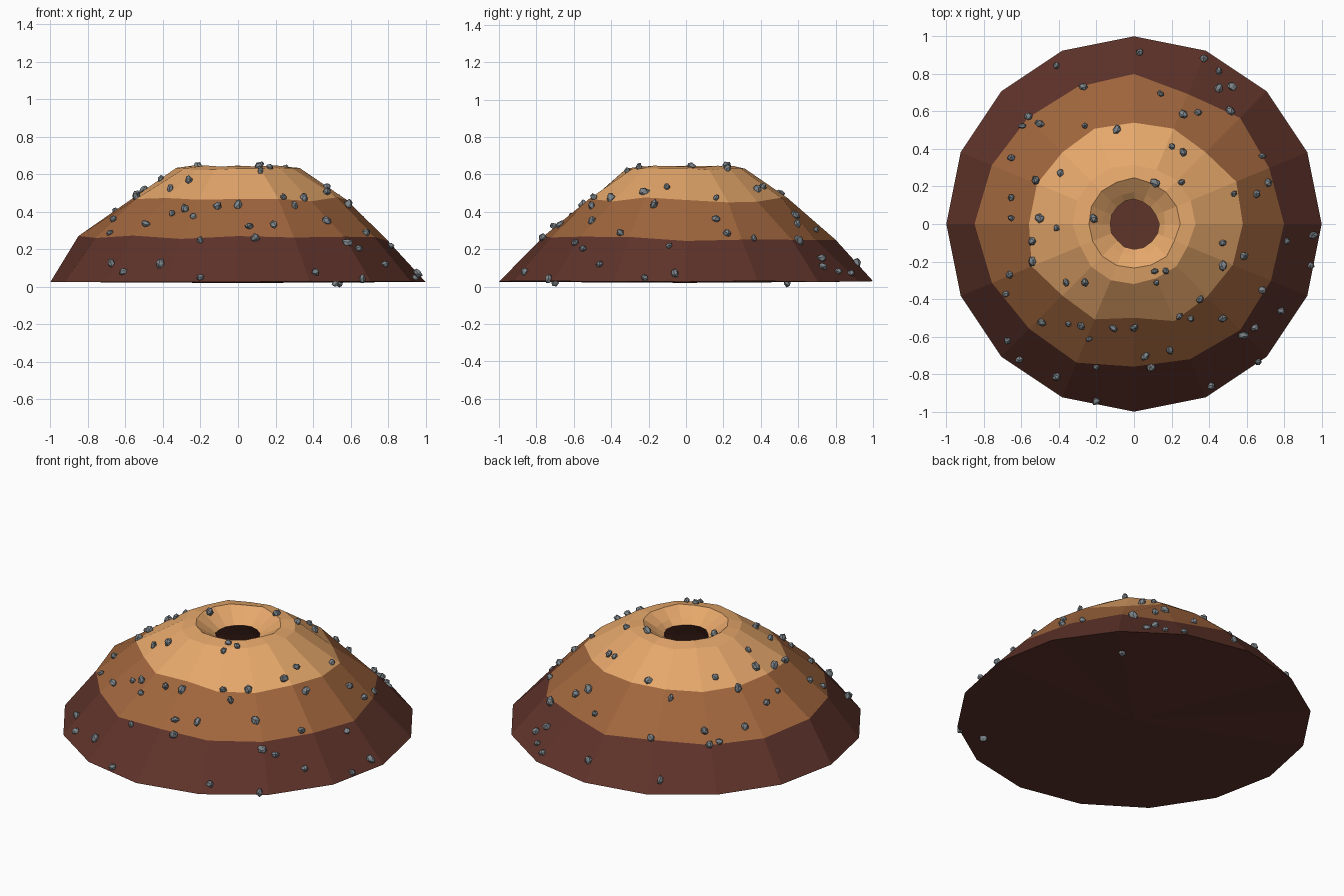
import bpy, bmesh, math, random
from mathutils import Vector, Matrix, Euler
from mathutils.bvhtree import BVHTree

random.seed(4)
if "Cube" in bpy.data.objects:
    bpy.data.objects.remove(bpy.data.objects["Cube"], do_unlink=True)

SIDES = 16


def material(name, color):
    mat = bpy.data.materials.new(name)
    mat.use_nodes = True
    mat.diffuse_color = (*color, 1)
    mat.node_tree.nodes["Principled BSDF"].inputs["Base Color"].default_value = (*color, 1)
    return mat


def make_object(name, bm, materials):
    mesh = bpy.data.meshes.new(name)
    bm.to_mesh(mesh)
    obj = bpy.data.objects.new(name, mesh)
    bpy.context.collection.objects.link(obj)
    for mat in materials:
        mesh.materials.append(mat)
    return obj


dark_soil = material("dark soil", (0.113, 0.033, 0.023))
brown_earth = material("brown earth", (0.355, 0.133, 0.047))
tan_sand = material("tan sand", (0.79, 0.39, 0.147))
stone_gray = material("stone gray", (0.214, 0.243, 0.264))
DARK, BROWN, TAN = range(3)

# Uneven outlines of the two colour boundaries, one radius per corner
lower_edge = [.80, .78, .80, .75, .80, .79, .80, .82, .85, .82, .79, .80, .76, .78, .80, .79]
upper_edge = [.58, .59, .54, .55, .54, .55, .54, .56, .56, .59, .54, .55, .50, .56, .55, .57]


def even(radius, wobble=0.0):
    return [radius + random.uniform(-wobble, wobble) for _ in range(SIDES)]


# Rings from the base up the slope, over the rim and into the hollow:
# radii, height, height wobble, colour of the band that ends at this ring
rings = [
    (even(1.0), 0.027, 0.003, DARK),
    (lower_edge, 0.258, 0.015, DARK),
    (upper_edge, 0.463, 0.016, BROWN),
    (even(0.32, 0.012), 0.628, 0.006, TAN),
    (even(0.24, 0.008), 0.643, 0.004, TAN),
    (even(0.17, 0.006), 0.595, 0.003, TAN),
    (even(0.13, 0.006), 0.565, 0.0, TAN),
    (even(0.45), 0.36, 0.0, DARK),
    (even(0.70), 0.06, 0.0, DARK),
]

# Mound: a closed shell lofted through the rings
bm = bmesh.new()


def add_ring(radii, height, wobble):
    ring = []
    for i, r in enumerate(radii):
        a = math.tau * i / SIDES
        z = height + random.uniform(-wobble, wobble)
        ring.append(bm.verts.new((r * math.cos(a), r * math.sin(a), z)))
    return ring


def cap(ring, height):
    center = bm.verts.new((0, 0, height))
    for i in range(SIDES):
        bm.faces.new((center, ring[i], ring[(i + 1) % SIDES])).material_index = DARK


loops = [add_ring(*spec[:3]) for spec in rings]
for lower, upper, spec in zip(loops, loops[1:], rings[1:]):
    for i in range(SIDES):
        j = (i + 1) % SIDES
        face = bm.faces.new((lower[i], lower[j], upper[j], upper[i]))
        face.material_index = spec[3]
cap(loops[0], 0.02)
cap(loops[-1], 0.06)
bmesh.ops.recalc_face_normals(bm, faces=bm.faces)
surface = BVHTree.FromBMesh(bm)
make_object("mound", bm, [dark_soil, brown_earth, tan_sand])
bm.free()

# Pebbles: faceted stones half sunk into the slope, positions in hundredths
spots = [
    (-41, 84), (-27, 73), (3, 91), (14, 69), (37, 88), (45, 81), (45, 72), (52, 73),
    (51, 60), (26, 58), (34, 59), (-56, 57), (-50, 53), (-59, 52), (-26, 52), (-9, 50),
    (20, 41), (26, 38), (68, 36), (-65, 35), (-39, 27), (-52, 23), (11, 22), (25, 22),
    (53, 16), (65, 16), (71, 22), (-65, 14), (-65, 3), (-50, 3), (-41, -2), (-22, 3),
    (-54, -9), (95, -6), (81, -9), (94, -22), (47, -22), (58, -17), (47, -10), (11, -25),
    (17, -25), (12, -31), (-66, -27), (-54, -20), (-68, -37), (-36, -31), (-26, -31), (35, -40),
    (68, -35), (78, -46), (30, -50), (24, -49), (47, -50), (58, -59), (64, -55), (66, -73),
    (41, -86), (19, -67), (6, -70), (9, -76), (0, -55), (-11, -55), (-28, -54), (-35, -53),
    (-49, -52), (-24, -61), (-20, -76), (-41, -81), (-67, -62), (-61, -72), (-20, -94),
]
bm = bmesh.new()


def add_pebble(place):
    size = random.uniform(0.018, 0.026)
    shape = Matrix.Diagonal((random.uniform(1.0, 1.4), 1, random.uniform(0.75, 1), 1))
    turn = Euler([random.uniform(0, math.tau) for _ in range(3)]).to_matrix().to_4x4()
    stone = bmesh.ops.create_icosphere(bm, subdivisions=1, radius=size)["verts"]
    for v in stone:
        v.co *= random.uniform(0.85, 1.12)
    bmesh.ops.transform(bm, matrix=Matrix.Translation(place) @ turn @ shape, verts=stone)


for x, y in spots:
    hit, normal, _, _ = surface.ray_cast(Vector((x / 100, y / 100, 2)), Vector((0, 0, -1)))
    if hit:
        add_pebble(hit + normal * 0.006)

# Pebbles poking out of the underside
for place in ((0.54, 0.54, 0.02), (0.52, -0.70, 0.02)):
    add_pebble(Vector(place))
make_object("pebbles", bm, [stone_gray])
bm.free()
